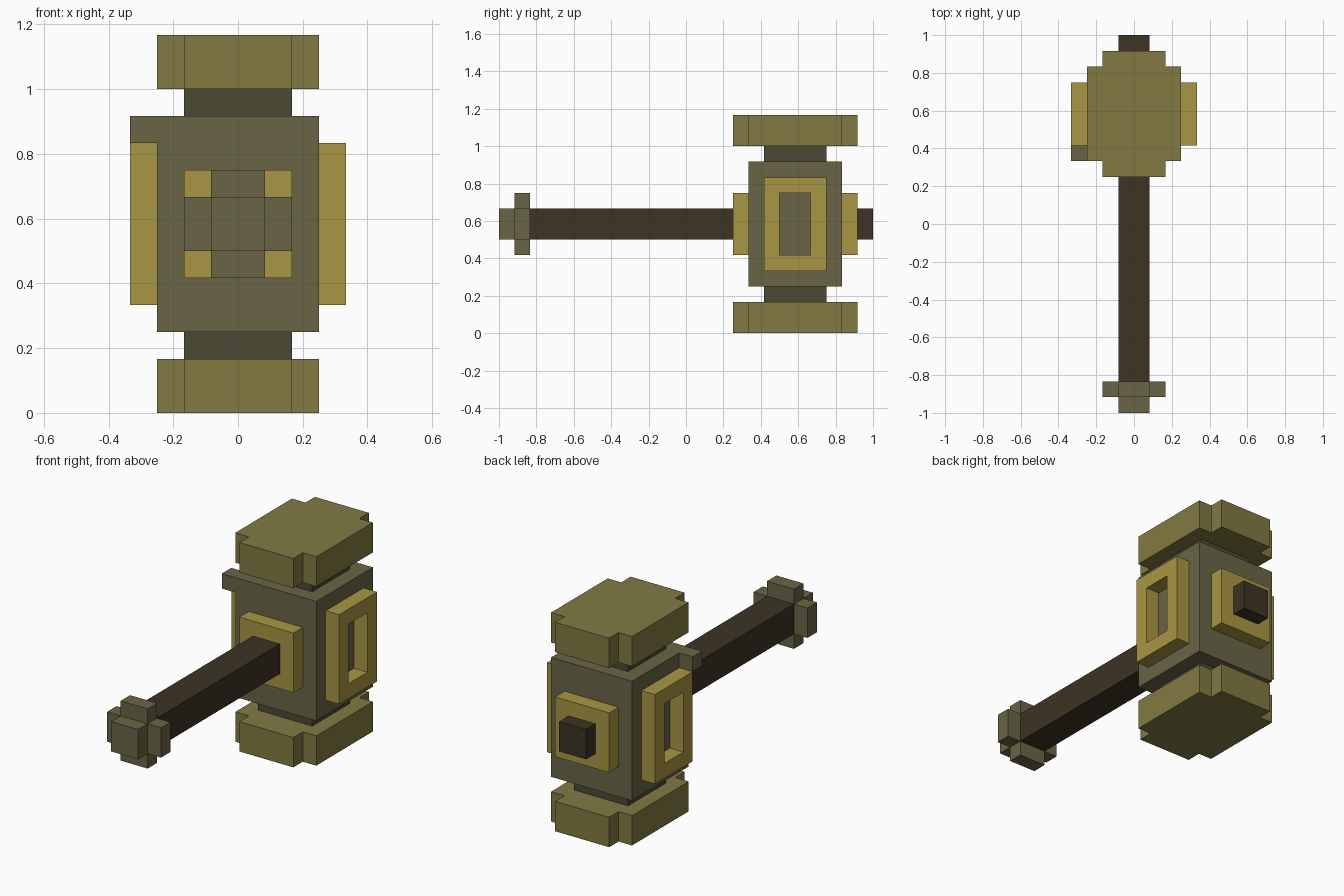
import bpy, bmesh
from mathutils import Vector

if "Cube" in bpy.data.objects:
    bpy.data.objects.remove(bpy.data.objects["Cube"])

U = 1 / 12  # block unit


def material(name, rgb):
    m = bpy.data.materials.new(name)
    lin = [((c / 255 + 0.055) / 1.055) ** 2.4 for c in rgb]
    m.diffuse_color = (*lin, 1)
    m.use_nodes = True
    m.node_tree.nodes["Principled BSDF"].inputs["Base Color"].default_value = m.diffuse_color
    return m


STONE = material("grey_brown", (106, 101, 70))
DARK = material("dark_olive", (75, 74, 52))
OLIVE = material("olive", (129, 122, 66))
GOLD = material("gold", (169, 151, 67))
WOOD = material("dark_wood", (60, 51, 35))


def prism(name, faces, axis, length, mat):
    """Extrude flat polygons (in block units) along an axis."""
    bm = bmesh.new()
    made = [bm.faces.new([bm.verts.new(Vector(p) * U) for p in f]) for f in faces]
    bmesh.ops.remove_doubles(bm, verts=bm.verts, dist=1e-5)
    ext = bmesh.ops.extrude_face_region(bm, geom=bm.faces[:], use_keep_orig=True)
    offset = Vector()
    offset[axis] = length * U
    verts = [g for g in ext["geom"] if isinstance(g, bmesh.types.BMVert)]
    bmesh.ops.translate(bm, verts=verts, vec=offset)
    bmesh.ops.recalc_face_normals(bm, faces=bm.faces)
    mesh = bpy.data.meshes.new(name)
    bm.to_mesh(mesh)
    bm.free()
    mesh.materials.append(mat)
    ob = bpy.data.objects.new(name, mesh)
    bpy.context.collection.objects.link(ob)
    return ob


def box(name, x, y, z, mat):
    base = [(x[0], y[0], z[0]), (x[1], y[0], z[0]),
            (x[1], y[1], z[0]), (x[0], y[1], z[0])]
    return prism(name, [base], 2, z[1] - z[0], mat)


def plus(a, b):
    """Outline of a square of half-size a with notched corners, inner half-size b."""
    quarter = [(a, -b), (a, b), (b, b)]
    pts = []
    for _ in range(4):
        pts += quarter
        quarter = [(-v, u) for u, v in quarter]
    return pts


# Hammer head core
box("head_core", (-3, 3), (4, 10), (3, 11), STONE)
box("corner_chip", (-4, -3), (4, 5), (10, 11), STONE)

# Striking caps (notched corners) and the necks behind them
for label, cap_z, neck_z in (("lower", 0, 2), ("upper", 12, 11)):
    box(label + "_neck", (-2, 2), (5, 9), (neck_z, neck_z + 1), DARK)
    half = [(3, -3), (3, 3), (2, 3), (2, 4), (-2, 4), (-2, 3),
            (-3, 3), (-3, -3), (-2, -3), (-2, -4), (2, -4), (2, -3)]
    prism(label + "_cap", [[(x, y + 7, cap_z) for x, y in half]], 2, 2, OLIVE)

# Gold plates around the handle
box("front_plate", (-2, 2), (3, 4), (5, 9), GOLD)
box("back_plate", (-2, 2), (10, 11), (5, 9), GOLD)

# Gold side frames, open in the middle
signs = [(-1, -1), (1, -1), (1, 1), (-1, 1)]
for label, s in (("right", 1), ("left", -1)):
    outer = [(3 * s, 7 + 2 * a, 7 + 3 * b) for a, b in signs]
    inner = [(3 * s, 7 + a, 7 + 2 * b) for a, b in signs]
    ring = [[outer[i], outer[(i + 1) % 4], inner[(i + 1) % 4], inner[i]]
            for i in range(4)]
    prism(label + "_frame", ring, 0, s, GOLD)

# Handle through the head, and pommel
box("handle", (-1, 1), (-10, 12), (6, 8), WOOD)
prism("pommel_cross", [[(x, -11, z + 7) for x, z in plus(2, 1)]], 1, 1, STONE)
box("pommel_end", (-1, 1), (-12, -11), (6, 8), STONE)
